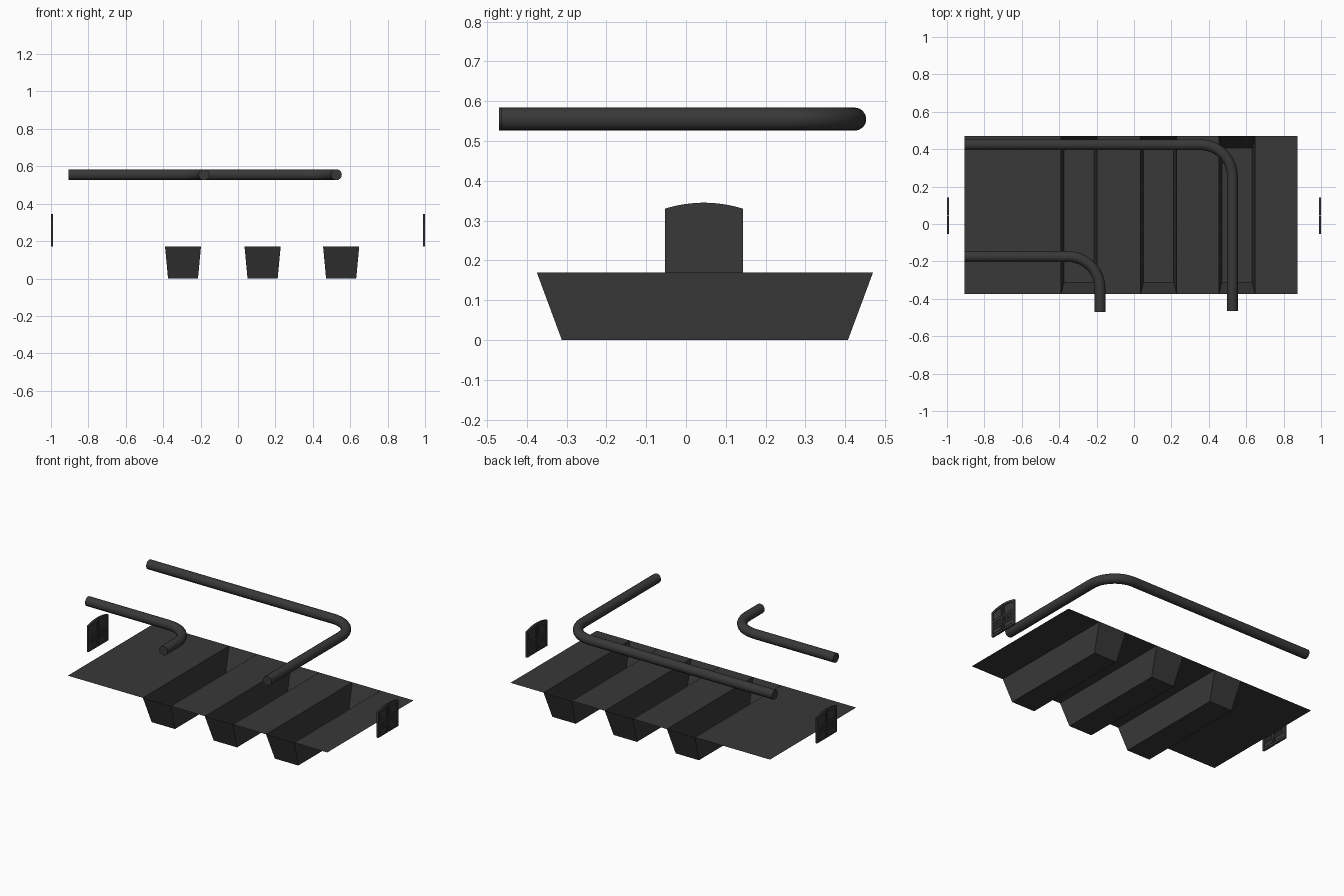
import bpy
import bmesh
import math
from mathutils import Vector

cube = bpy.data.objects.get("Cube")
if cube:
    bpy.data.objects.remove(cube)

charcoal = bpy.data.materials.new("charcoal")
charcoal.use_nodes = True
color = (0.04, 0.04, 0.04, 1)
charcoal.diffuse_color = color
bsdf = next(n for n in charcoal.node_tree.nodes if n.type == 'BSDF_PRINCIPLED')
bsdf.inputs["Base Color"].default_value = color


def add_mesh(name, bm):
    mesh = bpy.data.meshes.new(name)
    bm.to_mesh(mesh)
    bm.free()
    mesh.materials.append(charcoal)
    obj = bpy.data.objects.new(name, mesh)
    bpy.context.collection.objects.link(obj)
    return obj


# Floor sheet with three open, tapered trenches
FRONT, BACK, TOP = -0.375, 0.47, 0.17
END_SLOPE, SIDE_SLOPE = 0.063, 0.016
trenches = [(-0.39, -0.198), (0.035, 0.228), (0.455, 0.648)]


def rect(x0, x1, y0, y1, z):
    return [Vector(p) for p in ((x0, y0, z), (x1, y0, z), (x1, y1, z), (x0, y1, z))]


bm = bmesh.new()


def face(points):
    bm.faces.new([bm.verts.new(p) for p in points])


x_start = -0.905
for x0, x1 in trenches + [(0.875, None)]:
    face(rect(x_start, x0, FRONT, BACK, TOP))
    if x1 is None:
        break
    rim = rect(x0, x1, FRONT, BACK, TOP)
    base = rect(x0 + SIDE_SLOPE, x1 - SIDE_SLOPE, FRONT + END_SLOPE, BACK - END_SLOPE, 0)
    face(base)
    for i in range(4):
        j = (i + 1) % 4
        face((base[j], base[i], rim[i], rim[j]))
    x_start = x1
bmesh.ops.remove_doubles(bm, verts=bm.verts, dist=0.0001)
add_mesh("floor_with_trenches", bm)


# Overhead pipes with one rounded corner each
def pipe(name, start_x, corner, end_y, bend):
    cx, cy = corner
    path = [(start_x, cy)]
    steps = 12
    for i in range(steps + 1):
        a = math.pi / 2 * (1 - i / steps)
        path.append((cx - bend + bend * math.cos(a), cy - bend + bend * math.sin(a)))
    path.append((cx, end_y))
    curve = bpy.data.curves.new(name, 'CURVE')
    curve.dimensions = '3D'
    curve.bevel_depth = 0.029
    curve.bevel_resolution = 6
    curve.use_fill_caps = True
    spline = curve.splines.new('POLY')
    spline.points.add(len(path) - 1)
    for point, (x, y) in zip(spline.points, path):
        point.co = (x, y, 0.555, 1)
    curve.materials.append(charcoal)
    obj = bpy.data.objects.new(name, curve)
    bpy.context.collection.objects.link(obj)
    bpy.ops.object.select_all(action='DESELECT')
    obj.select_set(True)
    bpy.context.view_layer.objects.active = obj
    bpy.ops.object.convert(target='MESH')
    bpy.ops.object.shade_smooth_by_angle(angle=math.radians(40))


pipe("long_pipe", -0.907, (0.526, 0.424), -0.465, 0.17)
pipe("short_pipe", -0.907, (-0.182, -0.174), -0.47, 0.17)

# Arched double doors, panelled on both faces
MID, HALF, SILL = 0.045, 0.098, 0.17


def arch(d):
    return 0.345 - 0.015 * (d / HALF) ** 2


def prism(bm, x, thick, outline):
    verts = [bm.verts.new((x - thick / 2, y, z)) for y, z in outline]
    base = bm.faces.new(verts)
    made = bmesh.ops.extrude_face_region(bm, geom=[base])["geom"]
    bmesh.ops.translate(bm, vec=(thick, 0, 0),
                        verts=[g for g in made if isinstance(g, bmesh.types.BMVert)])


def arched(d0, d1, low, drop=0):
    ds = [d0 + (d1 - d0) * i / 6 for i in range(7)]
    upper = [(d, arch(d) - drop) for d in ds]
    if low is None:
        return upper + [(d, arch(d) - 0.016) for d in reversed(ds)]
    return [(d1, low), (d0, low)] + upper


def box(d0, d1, z0, z1):
    return [(d0, z0), (d1, z0), (d1, z1), (d0, z1)]


def door(name, x):
    bm = bmesh.new()
    inner, outer = 0.012, HALF - 0.012
    parts = [
        (0.005, arched(0, HALF, SILL)),               # core
        (0.012, arched(0.002, inner, SILL)),          # meeting stile
        (0.012, arched(outer, HALF, SILL)),           # outer stile
        (0.012, arched(inner, outer, None)),          # arched head
        (0.012, box(inner, outer, SILL, 0.182)),      # bottom rail
        (0.012, box(inner, outer, 0.212, 0.222)),     # lower rail
        (0.010, box(inner, outer, 0.228, 0.236)),     # slats
        (0.010, box(inner, outer, 0.241, 0.249)),
        (0.012, box(inner, outer, 0.255, 0.268)),     # upper rail
        (0.008, box(inner + 0.005, outer - 0.005, 0.187, 0.207)),
        (0.008, arched(inner + 0.005, outer - 0.005, 0.273, 0.021)),
    ]
    for side in (-1, 1):
        for thick, outline in parts:
            prism(bm, x, thick, [(MID + side * d, z) for d, z in outline])
    bmesh.ops.recalc_face_normals(bm, faces=bm.faces)
    add_mesh(name, bm)


door("right_door", -0.994)
door("left_door", 0.994)
